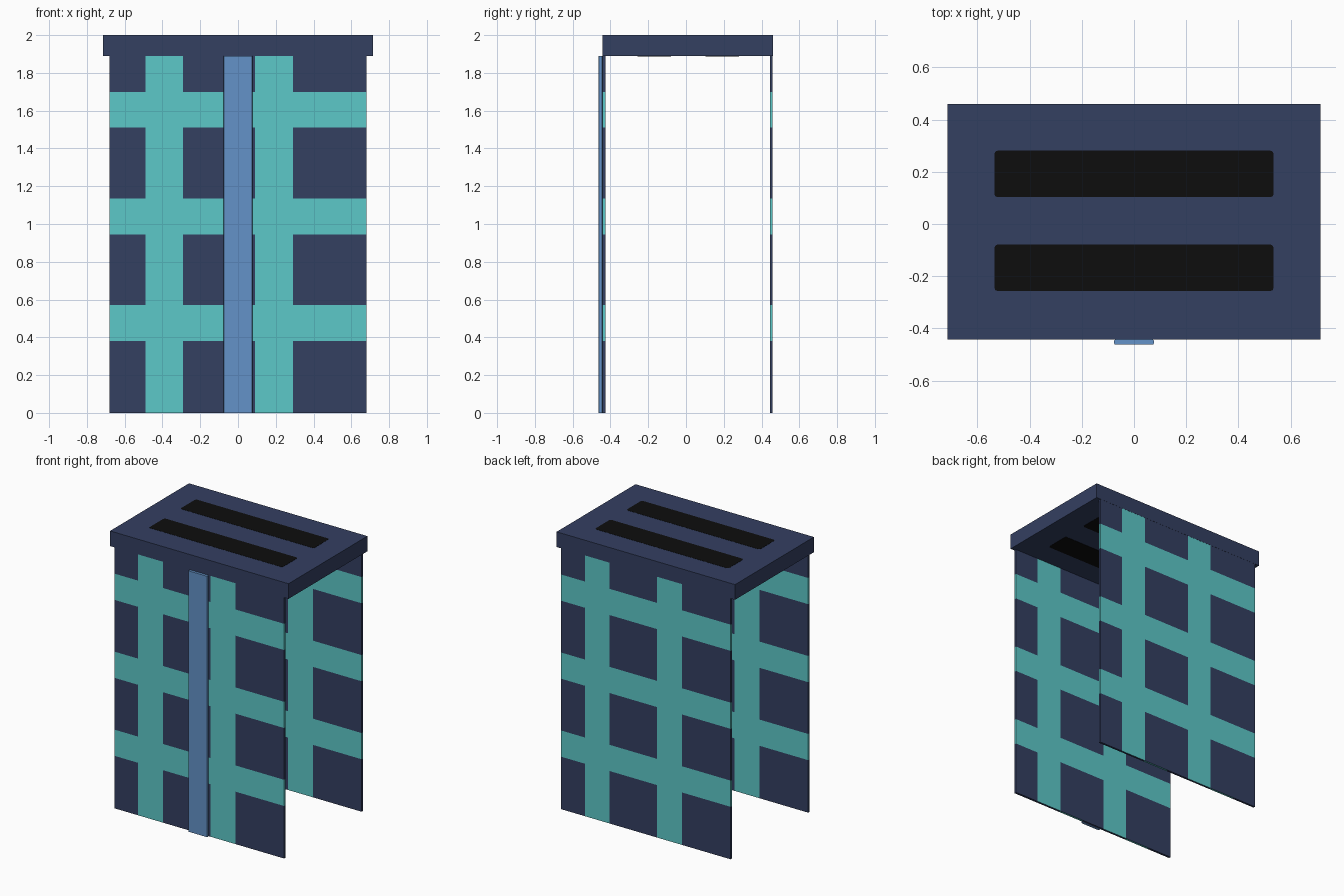
import bpy, bmesh
from mathutils import Vector

if "Cube" in bpy.data.objects:
    bpy.data.objects.remove(bpy.data.objects["Cube"])


def material(name, rgb):
    m = bpy.data.materials.new(name)
    m.diffuse_color = (*rgb, 1)
    m.use_nodes = True
    m.node_tree.nodes["Principled BSDF"].inputs["Base Color"].default_value = m.diffuse_color
    return m


NAVY = material("navy", (0.034, 0.050, 0.120))
TEAL = material("teal", (0.107, 0.578, 0.578))
BLUE = material("blue", (0.127, 0.290, 0.580))
BLACK = material("black", (0.004, 0.004, 0.004))


def add_object(name, bm, mats):
    mesh = bpy.data.meshes.new(name)
    bm.normal_update()
    bm.to_mesh(mesh)
    bm.free()
    for m in mats:
        mesh.materials.append(m)
    ob = bpy.data.objects.new(name, mesh)
    bpy.context.collection.objects.link(ob)
    return ob


def box_bm(lo, hi):
    bm = bmesh.new()
    bmesh.ops.create_cube(bm, size=1)
    for v in bm.verts:
        v.co = Vector((hi[i] if v.co[i] > 0 else lo[i]) for i in range(3))
    return bm


def box(name, lo, hi, mat, chamfer=0, vertical_only=True):
    bm = box_bm(lo, hi)
    if chamfer:
        edges = [e for e in bm.edges
                 if abs(e.verts[0].co.x - e.verts[1].co.x) < 1e-6
                 and abs(e.verts[0].co.y - e.verts[1].co.y) < 1e-6]
        bmesh.ops.bevel(bm, geom=edges, offset=chamfer, segments=2,
                        profile=0.5, affect='EDGES')
    return add_object(name, bm, [mat])


# Plaid layout: columns as seen from the outside of each face, and bands
COLUMNS = [(-0.49, -0.29), (0.09, 0.29)]
BANDS = [(0.38, 0.57), (0.945, 1.135), (1.51, 1.70)]


def inside(value, spans):
    return any(a < value < b for a, b in spans)


def plaid_panel(name, y0, y1):
    bm = box_bm((-0.68, y0, 0), (0.68, y1, 1.89))
    cuts = [((s * x, 0, 0), (1, 0, 0)) for c in COLUMNS for x in c for s in (-1, 1)]
    cuts += [((0, 0, z), (0, 0, 1)) for b in BANDS for z in b]
    for co, no in cuts:
        bmesh.ops.bisect_plane(bm, geom=bm.verts[:] + bm.edges[:] + bm.faces[:],
                               plane_co=co, plane_no=no, dist=1e-5)
    bm.normal_update()
    for f in bm.faces:
        c = f.calc_center_median()
        x = -c.x if f.normal.y > 0.5 else c.x
        f.material_index = int(inside(x, COLUMNS) or inside(c.z, BANDS))
    return add_object(name, bm, [NAVY, TEAL])


# Front and back plaid panels
plaid_panel("front_panel", -0.443, -0.427)
plaid_panel("back_panel", 0.444, 0.459)

# Centre strip on the front
box("front_strip", (-0.076, -0.462, 0), (0.076, -0.443, 1.89), BLUE, 0.004)

# Lid
box("lid", (-0.715, -0.443, 1.89), (0.715, 0.46, 2.0), NAVY)

# Slots painted on the top and underside of the lid
for label, y in (("front", -0.168), ("back", 0.192)):
    for side, z0, z1 in (("top", 1.998, 2.001), ("underside", 1.888, 1.892)):
        box(f"{label}_slot_{side}", (-0.535, y - 0.089, z0),
            (0.535, y + 0.089, z1), BLACK, 0.012)
